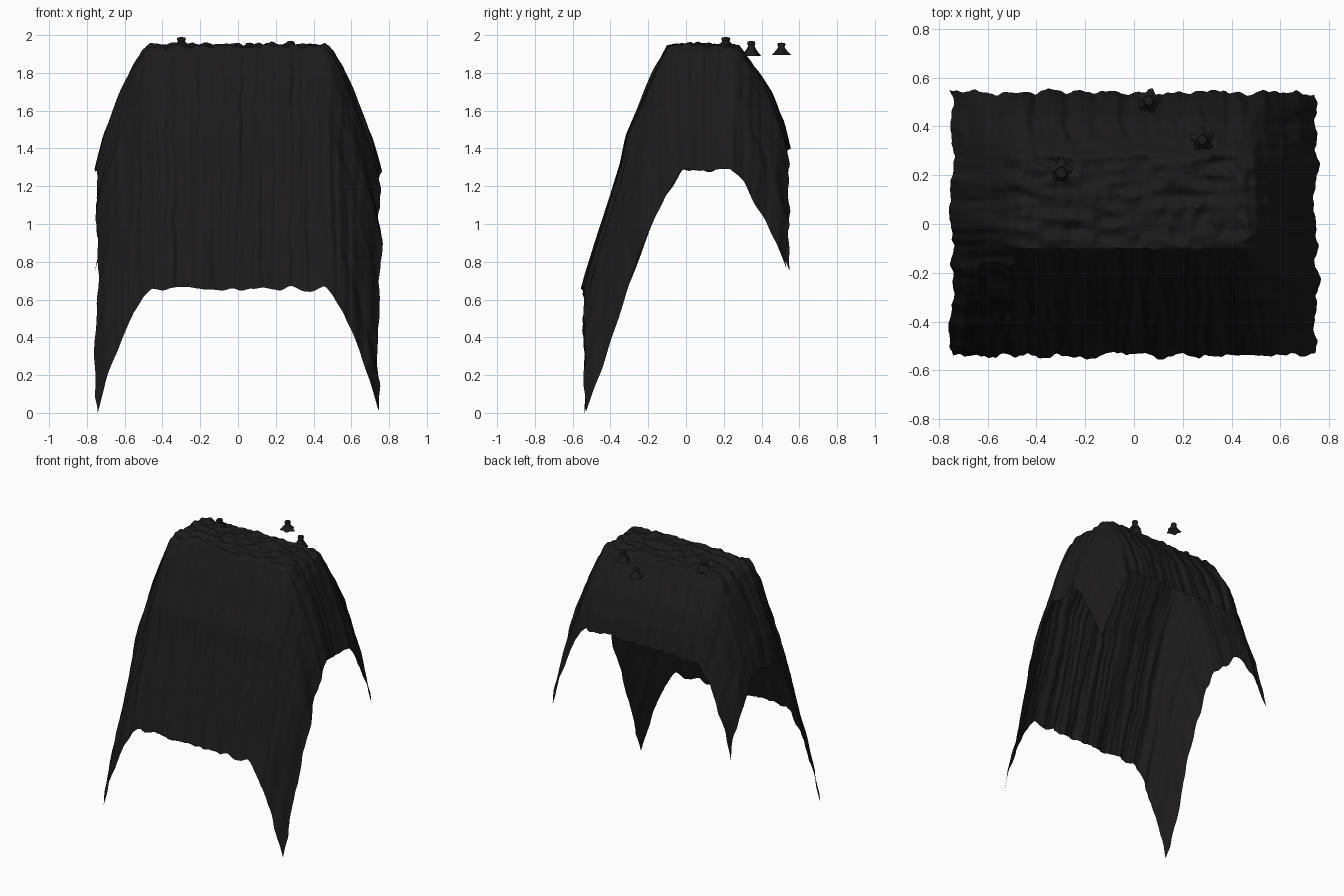
import bpy, bmesh, math
from mathutils import noise, Vector

if "Cube" in bpy.data.objects:
    bpy.data.objects.remove(bpy.data.objects["Cube"])

NX, NY = 170, 130
HX, HY = 0.748, 0.54

# drop of the cloth below its flat top, as (position, drop) profiles
ACROSS = [(0, 0), (.46, 0), (.50, .03), (.555, .12), (.615, .25), (.70, .47), (.748, .655)]
MIDDLE = [(-.54, 1.29), (-.47, 1.04), (-.34, .62), (-.31, .48), (-.245, .33), (-.165, .14),
          (-.10, .01), (0, 0), (.28, .01), (.365, .13), (.445, .25), (.51, .41), (.54, .54)]
SIDES = [(-.54, 1.29), (-.45, 1.05), (-.32, .64), (-.20, .33), (-.11, .14), (-.02, 0), (.23, 0),
         (.31, .07), (.43, .28), (.487, .39), (.54, .53)]


def lookup(table, v):
    for (a, za), (b, zb) in zip(table, table[1:]):
        if v <= b:
            return za + (zb - za) * (v - a) / (b - a)
    return table[-1][1]


def step(a, b, v):
    t = min(1, max(0, (v - a) / (b - a)))
    return t * t * (3 - 2 * t)


def n(x, y, seed):
    return noise.noise(Vector((x, y, seed)))


def cloth_point(u, v):
    x, y = u * HX, v * HY
    side = step(.45, .75, abs(x))
    front, back = step(.08, .2, -y), step(.28, .4, y)
    z = 1.957 - lookup(ACROSS, abs(x)) - (1 - side) * lookup(MIDDLE, y) - side * lookup(SIDES, y)
    flat = (1 - front) * (1 - back) * (1 - side)
    # crumpled top with soft crossing creases
    z += flat * (.022 * n(x * 9, y * 22, 1) + .016 * n(x * 25, y * 14, 2))
    # hanging folds, stretched along the fall of the cloth
    dy = .016 * n(x * 17, y * 2.5, 3) + .008 * n(x * 42, y * 5, 4)
    dx = .016 * n(x * 2.5, y * 15, 5) + .007 * n(x * 5, y * 38, 6)
    # wavy hems
    ex, ey = step(.7, 1, abs(u)), step(.75, 1, abs(v))
    dx += ex * .024 * n(y * 6, u, 7)
    dy += ey * .014 * n(x * 7, v, 8)
    z += .025 * max(ex, ey) * n(x * 14, y * 14, 9)
    return Vector((x + dx, y + dy * (front + back + .2), max(z, .004)))


def make_object(name, bm, angle=60):
    mesh = bpy.data.meshes.new(name)
    bm.to_mesh(mesh)
    bm.free()
    ob = bpy.data.objects.new(name, mesh)
    bpy.context.collection.objects.link(ob)
    mesh.materials.append(black)
    bpy.ops.object.select_all(action='DESELECT')
    ob.select_set(True)
    bpy.context.view_layer.objects.active = ob
    bpy.ops.object.shade_smooth_by_angle(angle=math.radians(angle))
    return ob


black = bpy.data.materials.new("black_cloth")
black.diffuse_color = (.012, .011, .011, 1)
black.use_nodes = True
black.node_tree.nodes["Principled BSDF"].inputs["Base Color"].default_value = black.diffuse_color

# draped sheet
bm = bmesh.new()
rows = [[bm.verts.new(cloth_point(2 * i / NX - 1, 2 * j / NY - 1)) for i in range(NX + 1)]
        for j in range(NY + 1)]
for r0, r1 in zip(rows, rows[1:]):
    for i in range(NX):
        bm.faces.new((r0[i], r0[i + 1], r1[i + 1], r1[i]))
lowest = min(v.co.z for v in bm.verts)
for v in bm.verts:
    v.co.z -= lowest
make_object("draped_cloth", bm)


# gathered tufts: flared skirt, narrow neck, small knob
def tuft(name, x, y, z, height, radius):
    profile = [(1, 0), (.75, .22), (.48, .5), (.36, .65), (.48, .8), (.42, .95)]
    bm = bmesh.new()
    seg, rings = 20, []
    for r, h in profile:
        ring = []
        for k in range(seg):
            a = k * math.tau / seg
            rr = radius * r * (1 + .22 * (1 - h) * math.sin(5 * a + x * 20))
            ring.append(bm.verts.new((x + rr * math.cos(a), y + rr * math.sin(a), z + h * height)))
        rings.append(ring)
    for r0, r1 in zip(rings, rings[1:]):
        for k in range(seg):
            m = (k + 1) % seg
            bm.faces.new((r0[k], r0[m], r1[m], r1[k]))
    tip = bm.verts.new((x, y, z + height))
    for k in range(seg):
        bm.faces.new((rings[-1][k], rings[-1][(k + 1) % seg], tip))
    make_object(name, bm)


tuft("left_tuft", -.30, .21, 1.93, .06, .05)
tuft("right_tuft", .28, .345, 1.89, .08, .045)
tuft("back_tuft", .06, .505, 1.895, .065, .045)
